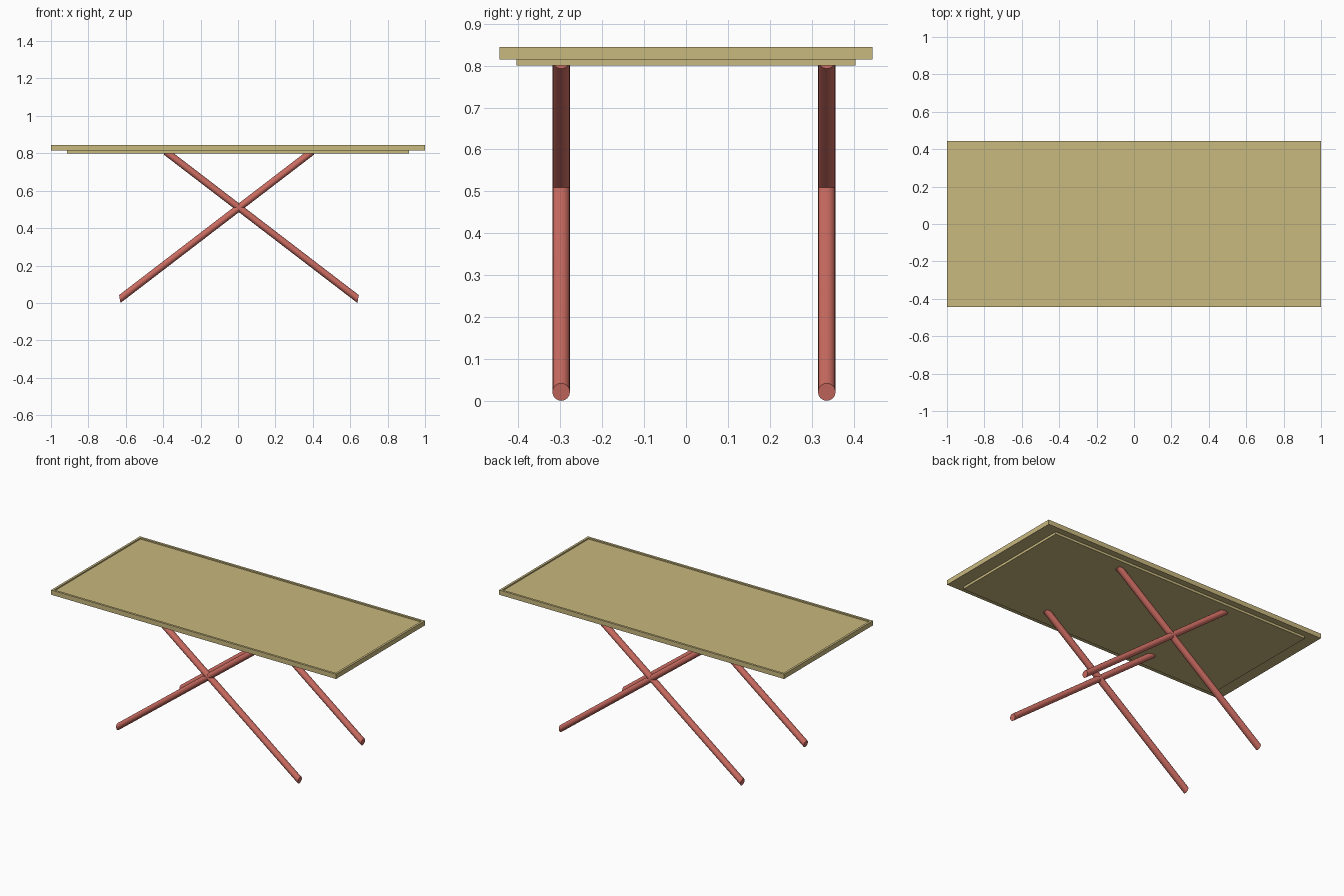
import bpy, bmesh, math
from mathutils import Vector

if "Cube" in bpy.data.objects:
    bpy.data.objects.remove(bpy.data.objects["Cube"])


def material(name, rgb):
    m = bpy.data.materials.new(name)
    m.diffuse_color = (*rgb, 1)
    m.use_nodes = True
    m.node_tree.nodes["Principled BSDF"].inputs["Base Color"].default_value = m.diffuse_color
    return m


WOOD = material("pale_wood", (0.58, 0.48, 0.21))
RED = material("red_paint", (0.6, 0.15, 0.12))


def finish(name, bm, mat):
    bmesh.ops.recalc_face_normals(bm, faces=bm.faces)
    me = bpy.data.meshes.new(name)
    bm.to_mesh(me)
    bm.free()
    me.materials.append(mat)
    ob = bpy.data.objects.new(name, me)
    bpy.context.collection.objects.link(ob)
    return ob


def slab(name, half_x, half_y, z0, z1, rim=0, depth=0):
    """Box, optionally with a shallow rimmed recess in its top."""
    bm = bmesh.new()
    bmesh.ops.create_cube(bm, size=1)
    for v in bm.verts:
        v.co = (v.co.x * 2 * half_x, v.co.y * 2 * half_y, z0 if v.co.z < 0 else z1)
    if rim:
        top = max(bm.faces, key=lambda f: f.calc_center_median().z)
        bmesh.ops.inset_region(bm, faces=[top], thickness=rim)
        low = bmesh.ops.extrude_discrete_faces(bm, faces=[top])["faces"][0]
        for v in low.verts:
            v.co.z -= depth
    return finish(name, bm, WOOD)


def leg(name, side, y, sides=16):
    """Slanted rod with near-vertical end caps; side mirrors it in x."""
    bm = bmesh.new()
    rings = []
    for x, z in ((-0.637, 0.021), (0.398, 0.814)):
        ring = []
        for i in range(sides):
            a = 2 * math.pi * i / sides
            c, s = math.cos(a) * 0.021, math.sin(a) * 0.021
            ring.append(bm.verts.new(Vector((side * (x - 0.18 * s) + 0.005, y + c, z + s))))
        rings.append(ring)
        bm.faces.new(ring)
    for i in range(sides):
        j = (i + 1) % sides
        bm.faces.new((rings[0][i], rings[0][j], rings[1][j], rings[1][i]))
    ob = finish(name, bm, RED)
    for p in ob.data.polygons:
        p.use_smooth = len(p.vertices) == 4
    ob.data.set_sharp_from_angle(angle=math.radians(30))


# tabletop and the panel beneath it
slab("table_top", 1.0, 0.445, 0.815, 0.845, rim=0.02, depth=0.008)
slab("under_panel", 0.915, 0.405, 0.80, 0.815)

# two pairs of crossed legs
for end, y in (("front", -0.298), ("back", 0.336)):
    leg(end + "_leg_a", 1, y)
    leg(end + "_leg_b", -1, y)
